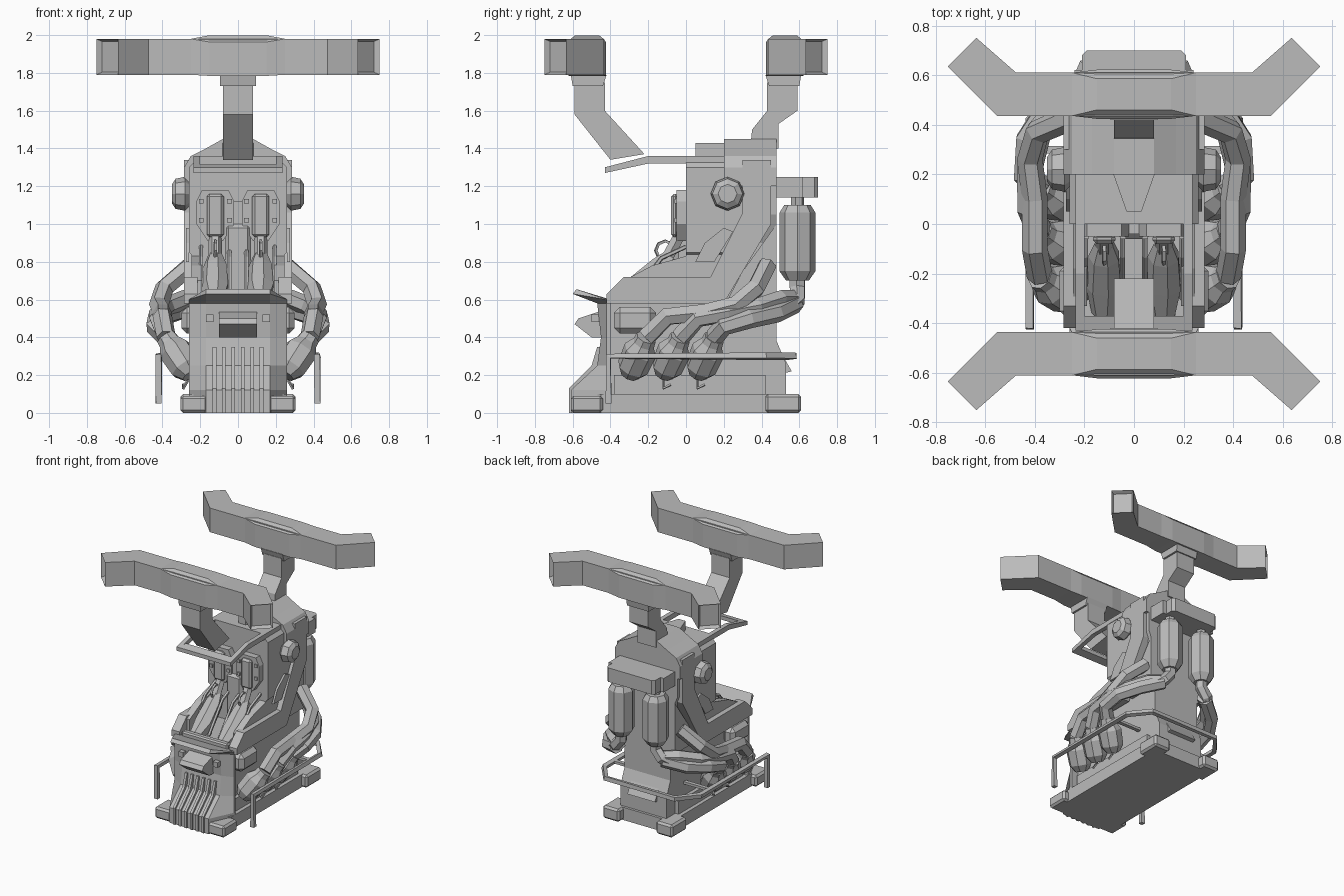
import bpy, bmesh, math
from mathutils import Vector

if "Cube" in bpy.data.objects:
    bpy.data.objects.remove(bpy.data.objects["Cube"])

# Shared levels and widths
GREY = (.5, .5, .5, 1)
LEFT_AND_RIGHT = (-1, 1)
casing, wall, outer = .2, .26, .285
plinth, rail_level, sill, brow, roof = .1, .3, .6, 1.3, 1.45
vent_low, vent_high = 1.79, 1.98
back = .48

material = bpy.data.materials.new("plain grey")
material.use_nodes = True
material.diffuse_color = GREY
material.node_tree.nodes["Principled BSDF"].inputs["Base Color"].default_value = GREY


def finish(name, bm):
    bmesh.ops.recalc_face_normals(bm, faces=bm.faces)
    mesh = bpy.data.meshes.new(name)
    bm.to_mesh(mesh)
    bm.free()
    mesh.materials.append(material)
    part = bpy.data.objects.new(name, mesh)
    bpy.context.collection.objects.link(part)
    return part


def loft(name, rings):
    """Skin closed rings of points and cap both ends."""
    bm = bmesh.new()
    rows = [[bm.verts.new(point) for point in ring] for ring in rings]
    for lower, upper in zip(rows, rows[1:]):
        for i in range(len(lower)):
            bm.faces.new((lower[i - 1], lower[i], upper[i], upper[i - 1]))
    bm.faces.new(rows[0])
    bm.faces.new(rows[-1])
    return finish(name, bm)


def side_profile(name, profile, x_start, x_end):
    return loft(name, [[(x, y, z) for y, z in profile] for x in (x_start, x_end)])


def front_profile(name, profile, y_start, y_end):
    return loft(name, [[(x, y, z) for x, z in profile] for y in (y_start, y_end)])


def plan_profile(name, profile, z_start, z_end):
    return loft(name, [[(x, y, z) for x, y in profile] for z in (z_start, z_end)])


def mirrored(profile):
    return profile + [(-x, other) for x, other in reversed(profile)]


def box(name, x_range, y_range, z_range, chamfer=0):
    (y_start, y_end), (low, high) = y_range, z_range
    corners = [(y_start, low), (y_end, low), (y_end, high), (y_start, high)]
    part = side_profile(name, corners, *x_range)
    if chamfer:
        bevel = part.modifiers.new("chamfer", "BEVEL")
        bevel.width, bevel.segments = chamfer, 1


def around(centre, reach):
    return centre - reach, centre + reach


def tube(name, path, radii, sides=6):
    """Faceted tube with one radius, or one for each path point."""
    points = [Vector(point) for point in path]
    if not isinstance(radii, list):
        radii = [radii] * len(points)
    rings, across = [], None
    for i, (centre, radius) in enumerate(zip(points, radii)):
        before = (centre - points[max(i - 1, 0)]).normalized()
        after = (points[min(i + 1, len(points) - 1)] - centre).normalized()
        along = (before + after).normalized()
        if across is None:
            across = along.orthogonal()
            if abs(along.z) < .9:
                across = along.cross(Vector((0, 0, 1)))
        across = (across - along * across.dot(along)).normalized()
        upward = along.cross(across)
        angles = [math.tau * k / sides for k in range(sides)]
        rings.append([centre + radius * (across * math.cos(a) + upward * math.sin(a)) for a in angles])
    loft(name, rings)


# Plinth, feet and lower casing
plan_profile("base_plinth", mirrored([(casing, -.5), (wall, -.45), (wall, back), (casing, .55)]), 0, plinth)
side_profile("lower_casing", [(-.42, plinth), (.53, plinth), (.53, wall), (back, .38), (back, sill), (-.42, sill)],
             -casing, casing)
side_profile("rear_chute", [(back, .2), (.56, .22), (back, .36)], -.12, .12)
for s in LEFT_AND_RIGHT:
    box("front_foot", (s * .16, s * .305), (-.61, -.44), (0, .09), .015)
    box("rear_foot", (s * .16, s * .305), (.42, .61), (0, plinth), .015)
    box("side_step", (s * casing, s * .23), (-.38, .42), (plinth, .2))
    box("cylinder_rail", (s * casing, s * .3), (-.38, -.16), (.42, .56), .03)

# Nose column, grille and lamp
nose = [(-.61, 0), (-.61, .12), (-.47, .25), (-.45, .4), (-.47, .58), (-.6, .63), (-.58, .655), (-.4, sill), (-.4, 0)]
side_profile("nose_core", nose, -.17, .17)
for s in LEFT_AND_RIGHT:
    cheek = [(s * wall, max(y, -.42), min(z, sill)) for y, z in nose]
    loft("nose_cheek", [[(s * .17, y, z) for y, z in nose], cheek])
    box("nose_bolt", around(s * .15, .02), (-.5, -.45), (back, .52))
for i in range(6):
    middle = (i - 2.5) / 20
    side_profile("grille_rib", [(-.62, 0), (-.62, .13), (-.5, .25), (-.47, .35), (-.44, .35), (-.5, 0)],
                 *around(middle, .01))
side_profile("nose_lamp", [(-.44, .4), (-.5, .4), (-.59, .47), (-.57, .5), (-.45, .54)], -plinth, plinth)

# Engine tower with chamfered hood
shoulders = [(wall, brow), (.2, 1.36)]
front_profile("tower", mirrored([(casing, sill), (casing, .8), (wall, .85)] + shoulders), 0, .3)
front_profile("tower_back", mirrored([(casing, sill), (casing, .9), (wall, 1.05)] + shoulders), .3, back)
front_profile("hood", mirrored([(outer, 1.2), (outer, brow), (.25, 1.36), (.17, 1.4), (.08, roof)]), .2, back)
plan_profile("hood_wedge", mirrored([(.09, .22), (.03, .05)]), brow, roof - .02)

# Angled side armour, cockpit walls and side fittings
for s in LEFT_AND_RIGHT:
    side_profile("side_armour", [(-.42, .58), (.2, .58), (.45, 1), (.45, 1.34), (.3, 1.34), (.3, 1.06),
                                 (.13, .72), (-.33, .72), (-.42, .63)], s * .215, s * outer)
    side_profile("cockpit_wall", [(-.33, sill), (.12, sill), (.25, 1), (0, 1), (0, .83), (-.18, .78), (-.33, .7)],
                 s * .19, s * .245)
    side_profile("tower_plate", [(.05, .8), (.15, .8), (.25, .96), (.2, .98), (.1, .9)], s * wall, s * .275)
    side_profile("rear_fin", [(.22, sill), (.3, .75), (back, 1), (back, sill)], s * casing, s * .24)
    tube("side_knob", [(s * x, .22, 1.16) for x in (wall, .28, .33, .35)], [.07, .09, .08, .05], 8)

# Cockpit floor, front sill and centre spine
box("cockpit_floor", (-casing, casing), (-.42, 0), (.5, sill))
box("front_sill", (-casing, casing), (-.42, -.37), (.55, .64), .01)
box("centre_spine", around(0, .07), (-.06, .02), (sill, 1), .02)
front_profile("gauge_hub", mirrored([(.05, 1), (.03, 1.12)]), -.04, 0)

# Twin gauge pods and linked plungers
for s in LEFT_AND_RIGHT:
    middle = s * .12
    plate = mirrored([(.04, .91), (plinth, 1), (plinth, 1.12), (.07, 1.18)])
    front_profile("pod_plate", [(middle + x, z) for x, z in plate], -.05, 0)
    box("pod_window", around(middle, .045), (-.08, -.04), (.93, 1.16), .015)
    for offset in (-.075, .075):
        for level in (1.02, 1.12):
            box("pod_rivet", around(middle + offset, .012), (-.06, -.04), around(level, .012))
        tube("link_rod", [(middle + offset, 0, .88), (middle + offset, -.13, .82), (middle + offset, -.3, sill)],
             .012, 5)
    tube("plunger_neck", [(middle, -.04, .93), (middle, -plinth, .82)], .035)
    tube("plunger_body", [(middle, -.08, .83), (middle, -.13, .77), (middle, -.25, .66), (middle, -.36, sill)],
         [.04, .065, .075, .05], 7)
    angles = [math.tau * k / 8 for k in range(9)]
    tube("link_ring", [(middle, .05 * math.cos(a) - .11, .05 * math.sin(a) + .86) for a in angles], .01, 4)

# Hood guard rail
guard_half = .235
for s in LEFT_AND_RIGHT:
    side_profile("guard_arm", [(.25, 1.32), (-.2, 1.32), (-.43, 1.27), (-.43, brow), (-.2, 1.36), (.25, 1.36)],
                 s * .2, s * guard_half)
side_profile("guard_lip", [(-.43, 1.27), (-.37, 1.285), (-.37, 1.315), (-.43, brow)], -guard_half, guard_half)

# Slanted cylinders, exhaust runs and drain hooks
for s in LEFT_AND_RIGHT:
    runs = [
        [(.4, -.1, .51), (.4, .1, .53), (.42, .26, .57), (.39, .37, .66), (.25, .43, .78)],
        [(.42, .06, .5), (.42, .22, .53), (.38, .38, .56), (.28, .5, sill), (.18, .58, sill)],
        [(.44, .2, .46), (.43, .34, .5), (.34, .48, .53), (.2, .58, .58)],
    ]
    for i, run in enumerate(runs):
        start = Vector((s * .25, .18 * i - .3, .2))
        axis = Vector((s * .13, .09, .2))
        tip = start + axis
        tube("cylinder", [start, start.lerp(tip, .2), start.lerp(tip, .65), start.lerp(tip, .85), tip],
             [.05, .085, .09, .06, .055], 8)
        tube("exhaust_run", [tip] + [(s * x, y, z) for x, y, z in run], .052)
        if i:
            hook = start + Vector((s * .04, 0, -.07))
            tube("drain_hook", [start, hook, hook + Vector((0, .04, .02))], .008, 4)
    # Rear canister and its riser
    middle, depth = s * .15, .59
    tube("canister_riser", [(s * .25, .54, .56), (s * casing, depth, sill), (middle, depth, .66),
                            (middle, depth, .75)], .045)
    tube("canister", [(middle, depth, z) for z in (.7, .75, 1.06, 1.1)], [.06, .095, .095, .07], 8)
    tube("canister_cap", [(middle, depth, 1.1), (middle, depth, 1.16)], .035)

# Rear header box
plan_profile("rear_header", mirrored([(.24, back), (.24, .62), (.21, .62), (.21, .68), (.19, .7)]), 1.14, 1.25)

# Wrap-around handrail
rail_half = .42
half_rail = [(rail_half, -.41, .05), (rail_half, -.41, rail_level), (rail_half, .42, rail_level), (.3, .57, rail_level)]
tube("handrail", half_rail + [(-x, y, z) for x, y, z in reversed(half_rail)], .022, 4)
for s in LEFT_AND_RIGHT:
    box("rail_bracket", (s * casing, s * rail_half), around(rail_level, .015), around(rail_level, .01))


def vent_arm(name, s):
    """Level duct with splayed ends, each end hollowed out."""
    bm = bmesh.new()
    outline = mirrored([(.55, .435), (.75, .635), (.635, .75), (.475, .61)])
    low, high = [[bm.verts.new((x, s * y, z)) for x, y in outline] for z in (vent_low, vent_high)]
    bm.faces.new(low)
    bm.faces.new(high)
    walls = [bm.faces.new((low[i - 1], low[i], high[i], high[i - 1])) for i in range(len(outline))]
    bmesh.ops.recalc_face_normals(bm, faces=bm.faces)
    mouths = [face for face in walls if abs(face.calc_center_median().x) > .68]
    bmesh.ops.inset_individual(bm, faces=mouths, thickness=.02)
    for face in mouths:
        bmesh.ops.translate(bm, verts=face.verts, vec=face.normal * -.03)
    finish(name, bm)


# Two overhead vents with swollen hubs and collars
for s, end in ((-1, "front"), (1, "rear")):
    vent_arm(end + "_vent_arm", s)
    rings = []
    for x, swell in ((-.25, 0), (-.15, .012), (.15, .012), (.25, 0)):
        low, high = vent_low - swell / 2, vent_high + swell * 1.6
        near, far = around(s * .523, .087 + swell)
        rim = swell * 3
        rings.append([(x, near, low), (x, far, low), (x, far, high - rim), (x, far - rim, high),
                      (x, near + rim, high), (x, near, high - rim)])
    loft(end + "_vent_hub", rings)
    side_profile(end + "_vent_collar", [(s * .44, 1.73), (s * .6, 1.73), (s * .61, vent_low), (s * .42, vent_low)],
                 -.095, .095)
neck_half = .08
side_profile("front_vent_neck", [(-.59, 1.75), (-.59, 1.58), (-.4, 1.34), (-.22, 1.37), (-.43, 1.6), (-.43, 1.75)],
             -neck_half, neck_half)
side_profile("rear_vent_neck", [(.59, 1.75), (.59, 1.6), (.49, 1.53), (.49, 1.4), (.34, 1.4), (.35, 1.5),
                                (.43, 1.6), (.43, 1.75)], -neck_half, neck_half)
